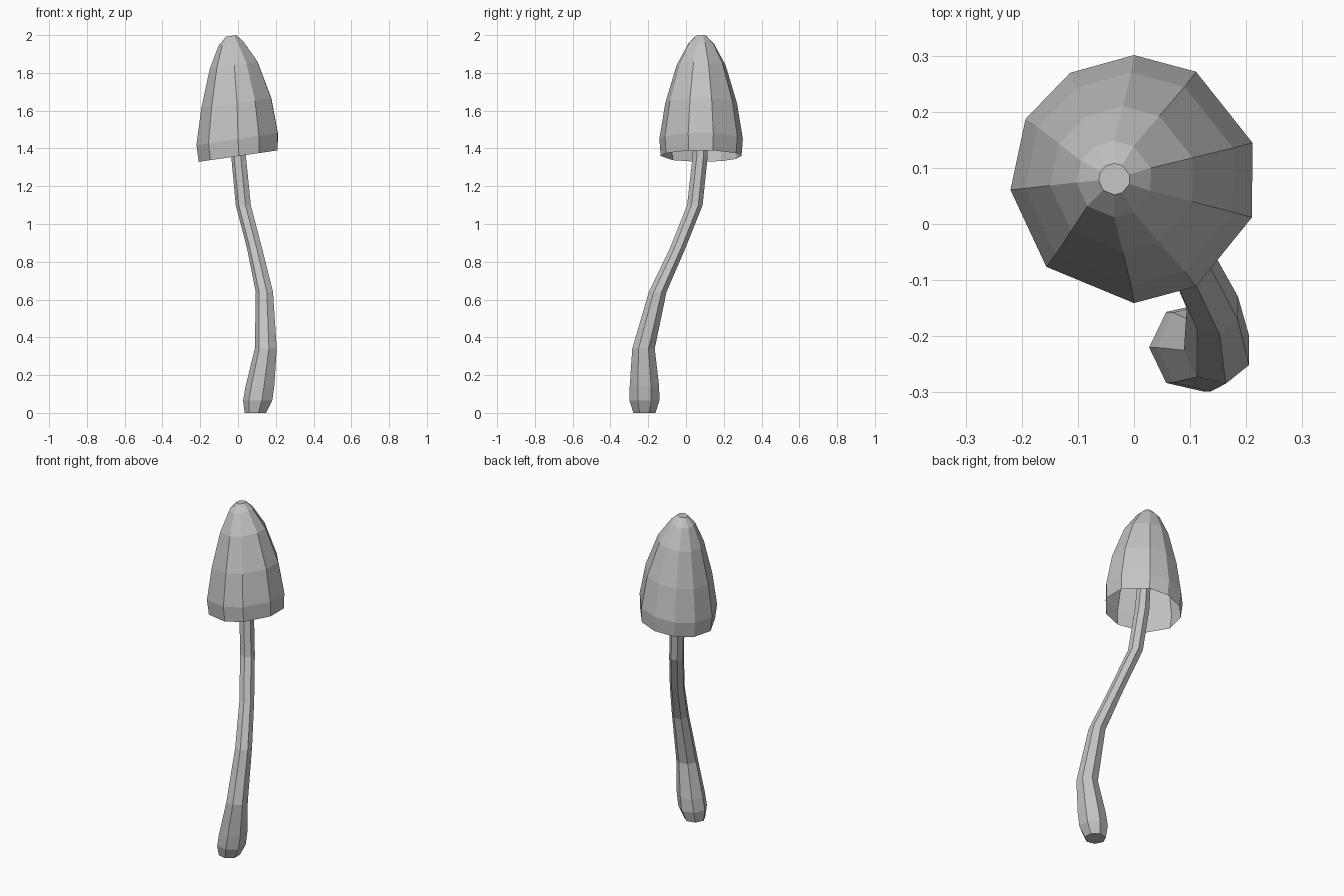
import bpy
import bmesh
from math import radians, cos, sin
from mathutils import Vector

cube = bpy.data.objects.get("Cube")
if cube:
    bpy.data.objects.remove(cube, do_unlink=True)

grey = bpy.data.materials.new("plain grey")
grey.use_nodes = True
colour = (0.55, 0.55, 0.55, 1)
grey.diffuse_color = colour
grey.node_tree.nodes["Principled BSDF"].inputs["Base Color"].default_value = colour


def loft(name, rings, angles, close_start, close_end):
    """Skin rings of (centre, radius, slope of z along x) into a faceted part."""
    bm = bmesh.new()
    loops = []
    for centre, radius, slope in rings:
        loop = []
        for a in angles:
            dx, dy = radius * cos(radians(a)), radius * sin(radians(a))
            loop.append(bm.verts.new(Vector(centre) + Vector((dx, dy, slope * dx))))
        loops.append(loop)
    n = len(angles)
    for low, high in zip(loops, loops[1:]):
        for i in range(n):
            j = (i + 1) % n
            bm.faces.new((low[i], low[j], high[j], high[i]))
    if close_start:
        bm.faces.new(loops[0][::-1])
    if close_end:
        bm.faces.new(loops[-1])
    mesh = bpy.data.meshes.new(name)
    bm.to_mesh(mesh)
    bm.free()
    mesh.materials.append(grey)
    obj = bpy.data.objects.new(name, mesh)
    bpy.context.collection.objects.link(obj)
    return obj


# Hollow bell cap, open below and tipped sideways: x, z, radius per ring
cap_rings = [((x, 0.08, z), r, 0.145) for x, z, r in (
    (0.005, 1.36, 0.214),
    (0.0, 1.45, 0.221),
    (-0.005, 1.64, 0.19),
    (-0.02, 1.84, 0.13),
    (-0.035, 1.955, 0.068),
    (-0.035, 1.996, 0.028),
)]
cap_angles = (-90, -60, -18, 17, 60, 90, 121, 151, 185, 225)
loft("mushroom_cap", cap_rings, cap_angles, False, True)

# Bent stem with a swollen foot: x, y, z, radius per ring
stem_rings = [((x, y, z), r, 0) for x, y, z, r in (
    (0.095, -0.22, 0.0, 0.06),
    (0.108, -0.22, 0.065, 0.081),
    (0.12, -0.22, 0.14, 0.08),
    (0.15, -0.225, 0.34, 0.061),
    (0.142, -0.15, 0.64, 0.048),
    (0.09, -0.045, 0.87, 0.042),
    (0.03, 0.047, 1.1, 0.042),
    (0.005, 0.075, 1.36, 0.041),
    (-0.015, 0.08, 1.65, 0.035),
)]
stem_angles = [180 + i * 360 / 7 for i in range(7)]
loft("mushroom_stem", stem_rings, stem_angles, True, True)
